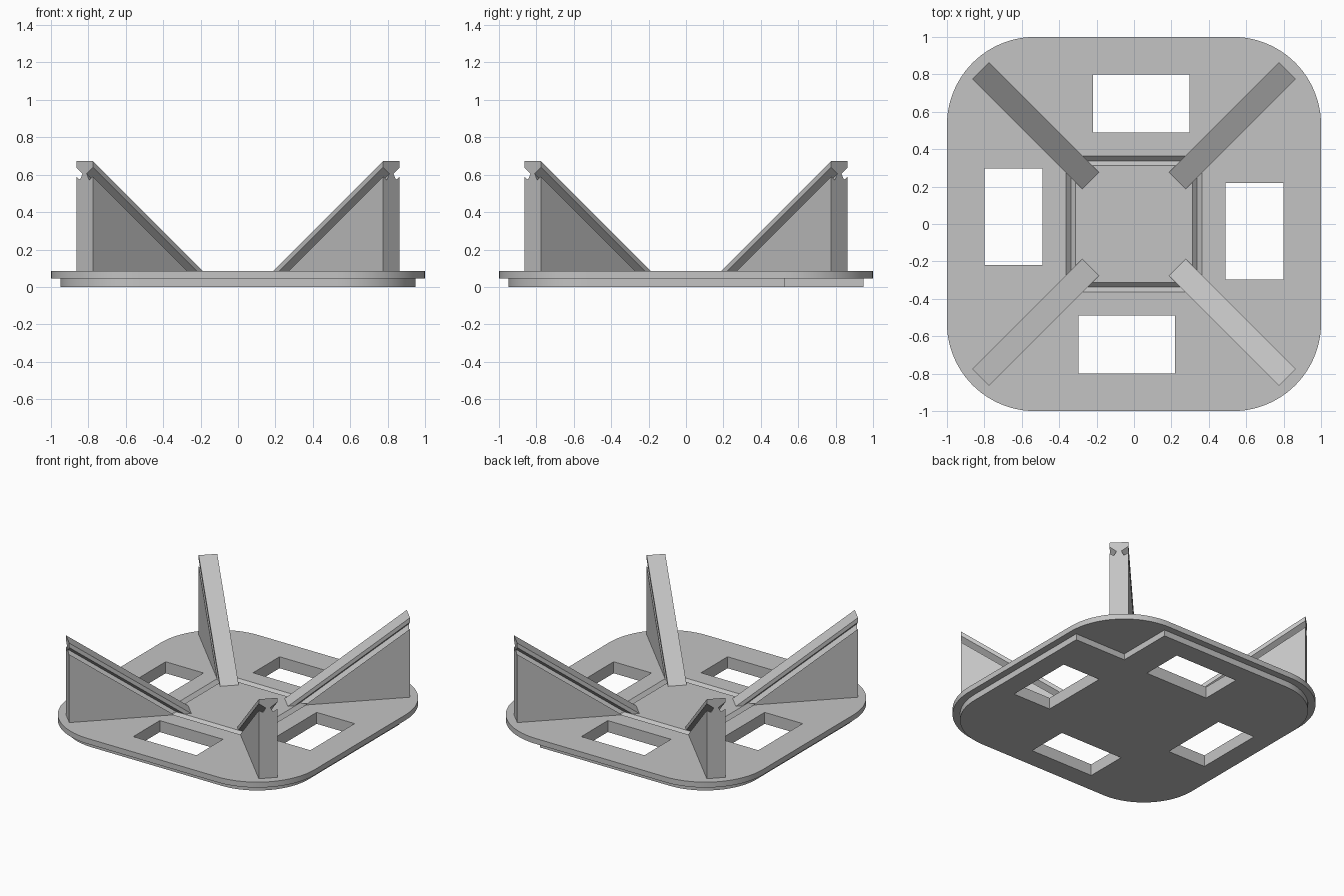
import bpy
import bmesh
import math
from mathutils import Matrix, Vector

if "Cube" in bpy.data.objects:
    bpy.data.objects.remove(bpy.data.objects["Cube"], do_unlink=True)

grey = bpy.data.materials.new("plain_grey")
grey.use_nodes = True
colour = (0.55, 0.55, 0.55, 1)
grey.diffuse_color = colour
grey.node_tree.nodes["Principled BSDF"].inputs["Base Color"].default_value = colour


def make_object(name, bm):
    bmesh.ops.remove_doubles(bm, verts=bm.verts, dist=1e-5)
    bmesh.ops.recalc_face_normals(bm, faces=bm.faces)
    mesh = bpy.data.meshes.new(name)
    bm.to_mesh(mesh)
    bm.free()
    mesh.materials.append(grey)
    obj = bpy.data.objects.new(name, mesh)
    bpy.context.collection.objects.link(obj)
    return obj


def loft(bm, rings, closed=False):
    """Bridge equal-length point rings; cap the ends unless closed."""
    loops = [[bm.verts.new(p) for p in ring] for ring in rings]
    pairs = list(zip(loops, loops[1:]))
    if closed:
        pairs.append((loops[-1], loops[0]))
    else:
        bm.faces.new(loops[0])
        bm.faces.new(loops[-1])
    for a, b in pairs:
        for i in range(len(a)):
            j = (i + 1) % len(a)
            bm.faces.new((a[i], a[j], b[j], b[i]))


def prism(name, outline, low, high):
    bm = bmesh.new()
    loft(bm, [[(x, y, z) for x, y in outline] for z in (low, high)])
    return make_object(name, bm)


def rounded_outline(half, centre, notched=False, steps=24):
    """Rounded square; the back-left corner may be a square notch instead."""
    points = []
    for corner in range(4):
        sx, sy = ((1, 1), (-1, 1), (-1, -1), (1, -1))[corner]
        if notched and corner == 0:
            points += [(half, centre), (centre, centre), (centre, half)]
            continue
        for i in range(steps + 1):
            a = math.pi / 2 * (corner + i / steps)
            points.append((sx * centre + (half - centre) * math.cos(a),
                           sy * centre + (half - centre) * math.sin(a)))
    return points


def cut(obj, cutter):
    mod = obj.modifiers.new("cut", 'BOOLEAN')
    mod.operation = 'DIFFERENCE'
    mod.solver = 'EXACT'
    mod.object = cutter
    bpy.context.view_layer.objects.active = obj
    bpy.ops.object.modifier_apply(modifier=mod.name)


# Base made of two stacked plates
CORNER = 0.53
TOP = 0.085
top_plate = prism("top_plate", rounded_outline(1.0, CORNER), 0.045, TOP)
lower_plate = prism("lower_plate", rounded_outline(0.95, CORNER, True), 0, 0.05)

# Four rectangular openings through both plates
bm = bmesh.new()
for turn in range(4):
    rot = Matrix.Rotation(turn * math.pi / 2, 3, 'Z')
    rect = [(-0.22, 0.49), (0.297, 0.49), (0.297, 0.8), (-0.22, 0.8)]
    loft(bm, [[rot @ Vector((x, y, z)) for x, y in rect] for z in (-0.1, 0.2)])
openings = make_object("opening_cutter", bm)

# Square V-shaped groove in the top
bm = bmesh.new()
section = [(0.338, TOP - 0.025), (0.388, TOP + 0.025), (0.288, TOP + 0.025)]
loft(bm, [[(sx * r, sy * r, z) for r, z in section]
          for sx, sy in ((1, 1), (-1, 1), (-1, -1), (1, -1))], closed=True)
groove = make_object("groove_cutter", bm)

cut(top_plate, openings)
cut(lower_plate, openings)
cut(top_plate, groove)
for cutter in (openings, groove):
    cutter.hide_render = True
    bpy.data.objects.remove(cutter, do_unlink=True)

# Triangular fins with a slanted slot down each side
REACH, FOOT, SLOPE = 1.16, 0.08, math.sqrt(0.5)
half_profile = [(0.063, 0.673), (0.063, 0.64), (0.016, 0.605),
                (0.034, 0.572), (0.063, 0.59), (0.063, FOOT)]
profile = half_profile + [(-t, z) for t, z in reversed(half_profile)]
outer = [(REACH, t, z) for t, z in profile]
inner = [(REACH - (z - FOOT) / SLOPE, t, FOOT) for t, z in profile]
names = ("back_left_fin", "back_right_fin", "front_right_fin", "front_left_fin")
for turn, name in enumerate(names):
    bm = bmesh.new()
    loft(bm, [outer, inner])
    bmesh.ops.rotate(bm, verts=bm.verts, cent=(0, 0, 0),
                     matrix=Matrix.Rotation(math.pi / 4 + turn * math.pi / 2, 3, 'Z'))
    make_object(name, bm)

# Smooth the rounded plate corners, keep hard edges
bpy.ops.object.select_all(action='DESELECT')
for plate in (top_plate, lower_plate):
    plate.select_set(True)
bpy.context.view_layer.objects.active = top_plate
bpy.ops.object.shade_smooth_by_angle(angle=math.radians(30))
